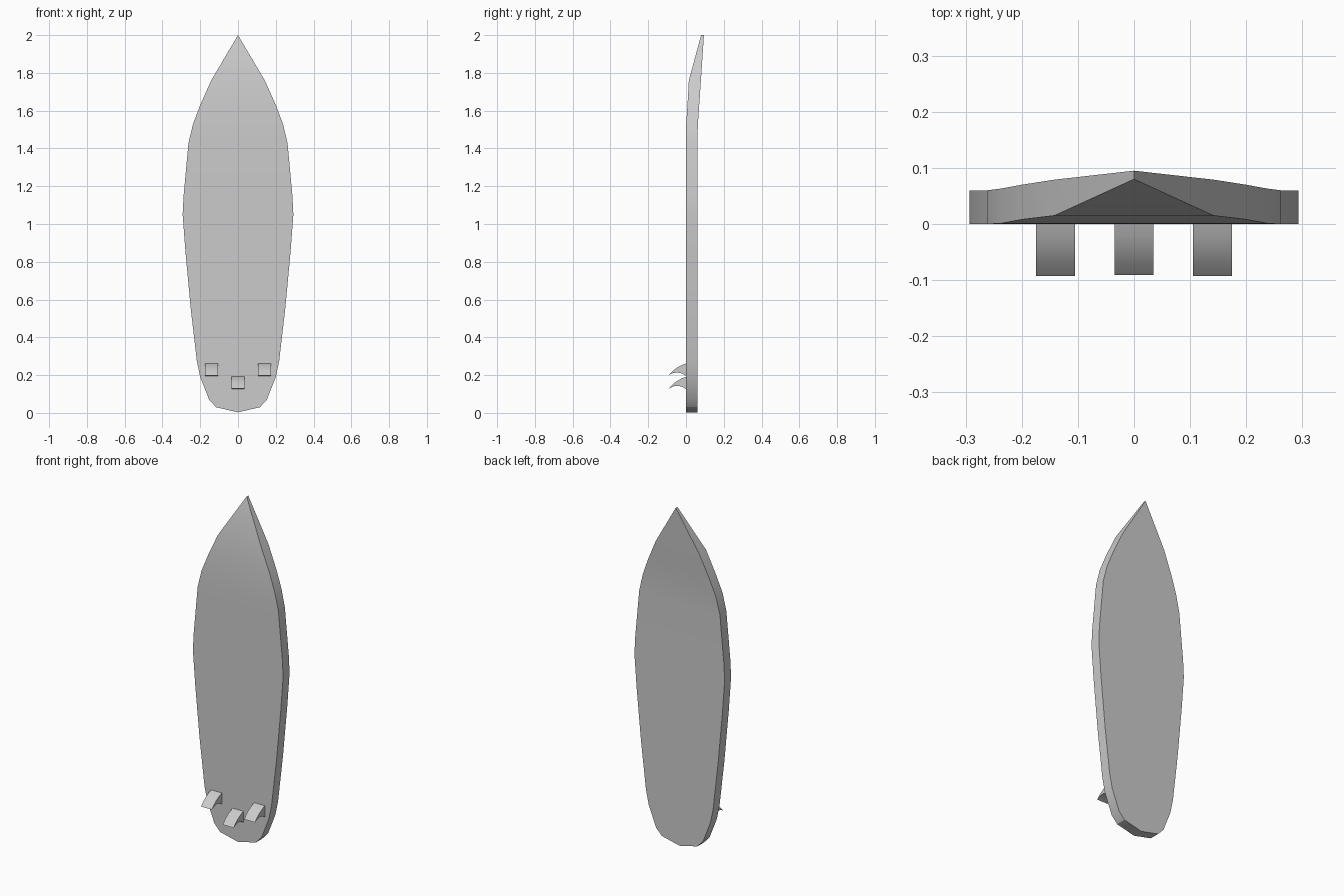
import bpy, bmesh

if "Cube" in bpy.data.objects:
    bpy.data.objects.remove(bpy.data.objects["Cube"])

# Half outline stations: z, half width, front y, back y
STATIONS = [
    (0.03, 0.116, 0.0, 0.06), (0.07, 0.153, 0.0, 0.06), (0.19, 0.20, 0.0, 0.06),
    (0.275, 0.218, 0.0, 0.06), (0.55, 0.25, 0.0, 0.06), (0.85, 0.278, 0.0, 0.06),
    (1.05, 0.293, 0.0, 0.06), (1.15, 0.288, 0.0, 0.06), (1.43, 0.262, 0.0, 0.06),
    (1.53, 0.238, 0.001, 0.063), (1.63, 0.20, 0.008, 0.07), (1.76, 0.142, 0.015, 0.079),
]
TAIL = (0.003, 0.0, 0.06)
NOSE = (2.0, 0.08, 0.095)


def finish(name, bm, angle):
    bmesh.ops.recalc_face_normals(bm, faces=bm.faces)
    mesh = bpy.data.meshes.new(name)
    bm.to_mesh(mesh)
    bm.free()
    obj = bpy.data.objects.new(name, mesh)
    bpy.context.collection.objects.link(obj)
    bpy.ops.object.select_all(action='DESELECT')
    obj.select_set(True)
    bpy.context.view_layer.objects.active = obj
    bpy.ops.object.shade_smooth_by_angle(angle=angle)
    return obj


# Board: front and back skins in strips along its length, joined by the rails
bm = bmesh.new()


def pair(x, z, front, back):
    return bm.verts.new((x, front, z)), bm.verts.new((x, back, z))


tail = pair(0, *TAIL)
nose = pair(0, *NOSE)
left = [pair(-w, z, f, b) for z, w, f, b in STATIONS]
right = [pair(w, z, f, b) for z, w, f, b in STATIONS]
for k in (0, 1):
    bm.faces.new((tail[k], right[0][k], left[0][k]))
    bm.faces.new((nose[k], left[-1][k], right[-1][k]))
    for i in range(len(STATIONS) - 1):
        bm.faces.new((left[i][k], right[i][k], right[i + 1][k], left[i + 1][k]))
for side in (left, right):
    chain = [tail] + side + [nose]
    for a, b in zip(chain, chain[1:]):
        bm.faces.new((a[0], b[0], b[1], a[1]))
finish("board", bm, 0.5)

# Fins: hooked profile (y, z) extruded sideways, root set into the board
FIN = [(0.004, 0.066), (-0.02, 0.057), (-0.045, 0.044), (-0.07, 0.026), (-0.093, 0.002),
       (-0.07, 0.013), (-0.045, 0.017), (-0.02, 0.011), (0.004, -0.003)]


def fin(name, x, z, reach):
    bm = bmesh.new()
    face = bm.faces.new([bm.verts.new((x - 0.035, y * reach, z + h)) for y, h in FIN])
    ext = bmesh.ops.extrude_face_region(bm, geom=[face])
    bmesh.ops.translate(bm, vec=(0.07, 0, 0),
                        verts=[v for v in ext["geom"] if isinstance(v, bmesh.types.BMVert)])
    finish(name, bm, 0.6)


fin("left_fin", -0.14, 0.197, 1.0)
fin("centre_fin", 0.0, 0.127, 0.98)
fin("right_fin", 0.14, 0.197, 1.0)
